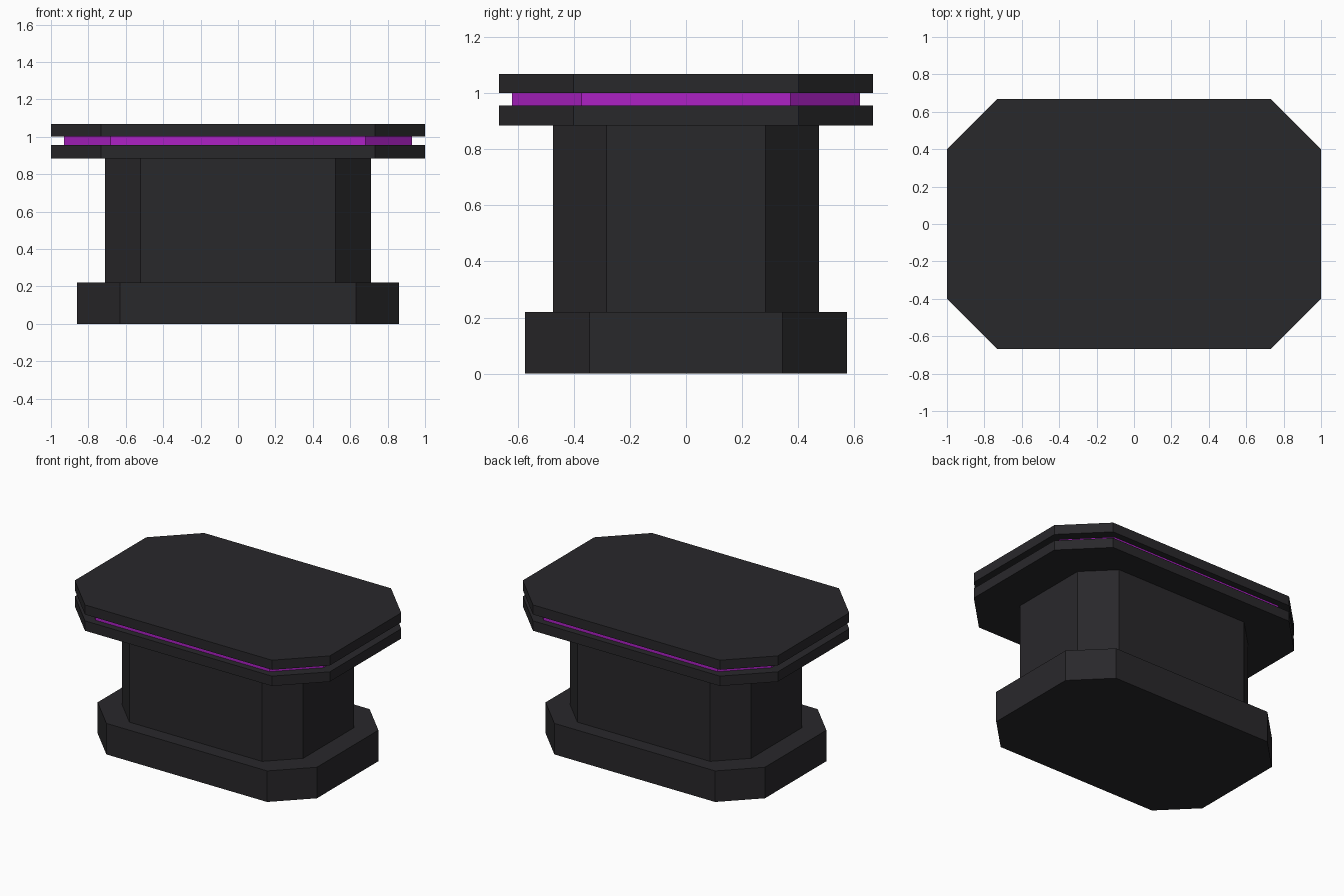
import bpy, bmesh

if "Cube" in bpy.data.objects:
    bpy.data.objects.remove(bpy.data.objects["Cube"])


def material(name, color):
    m = bpy.data.materials.new(name)
    m.diffuse_color = color
    m.use_nodes = True
    m.node_tree.nodes["Principled BSDF"].inputs["Base Color"].default_value = m.diffuse_color
    return m


dark = material("dark_panel", (0.022, 0.021, 0.024, 1))
purple = material("purple_glow", (0.42, 0.015, 0.56, 1))

# Quarter of the chamfered-rectangle outline, at full tabletop size
HALF_X, HALF_Y, CUT = 1.0, 0.667, 0.267


def slab(name, scale, z0, z1, mat):
    """Extrude the chamfered rectangle, scaled about the centre, from z0 to z1."""
    x, y, c = HALF_X * scale, HALF_Y * scale, CUT * scale
    outline = [(x, -y + c), (x, y - c), (x - c, y), (-x + c, y),
               (-x, y - c), (-x, -y + c), (-x + c, -y), (x - c, -y)]
    bm = bmesh.new()
    face = bm.faces.new([bm.verts.new((px, py, z0)) for px, py in outline])
    top = bmesh.ops.extrude_face_region(bm, geom=[face], use_keep_orig=True)["geom"]
    verts = [v for v in top if isinstance(v, bmesh.types.BMVert)]
    bmesh.ops.translate(bm, verts=verts, vec=(0, 0, z1 - z0))
    bmesh.ops.recalc_face_normals(bm, faces=bm.faces)
    mesh = bpy.data.meshes.new(name)
    bm.to_mesh(mesh)
    bm.free()
    mesh.materials.append(mat)
    obj = bpy.data.objects.new(name, mesh)
    bpy.context.collection.objects.link(obj)
    return obj


# Foot, column, and the two tabletop plates around a recessed light strip
slab("base", 0.86, 0.0, 0.22, dark)
slab("column", 0.71, 0.22, 0.885, dark)
slab("lower_top_plate", 1.0, 0.885, 0.955, dark)
slab("light_strip", 0.93, 0.955, 1.0, purple)
slab("upper_top_plate", 1.0, 1.0, 1.068, dark)
